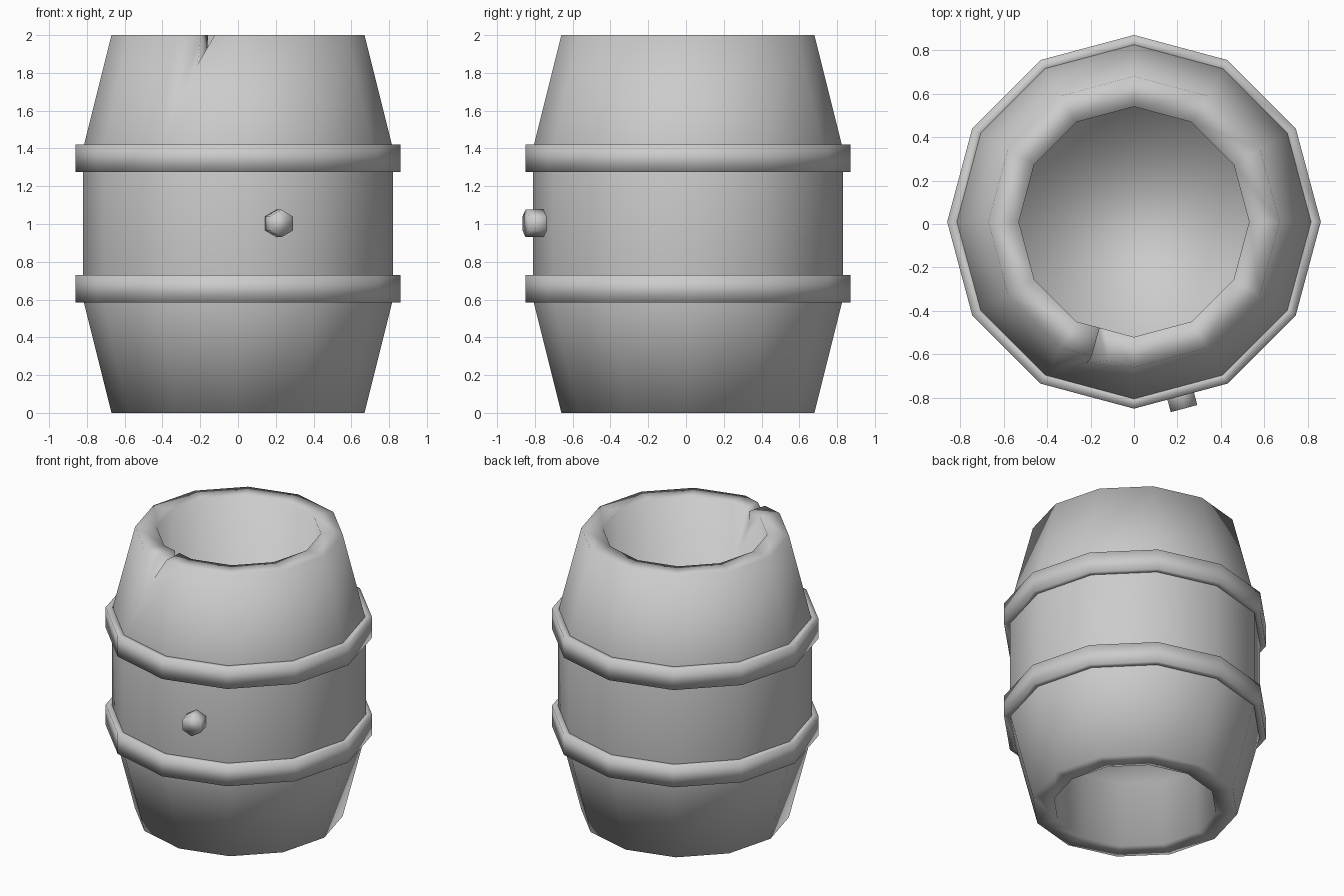
import bpy, bmesh
from math import cos, sin, pi, radians
from mathutils import Matrix, Vector

if "Cube" in bpy.data.objects:
    bpy.data.objects.remove(bpy.data.objects["Cube"])

SIDES = 12
CENTRE_Y = 0.01


def finish(name, bm):
    bmesh.ops.recalc_face_normals(bm, faces=bm.faces)
    for f in bm.faces:
        f.smooth = True
    me = bpy.data.meshes.new(name)
    bm.to_mesh(me)
    bm.free()
    ob = bpy.data.objects.new(name, me)
    ob.location.y = CENTRE_Y
    bpy.context.collection.objects.link(ob)
    return ob


def lathe(name, profile, closed):
    """Turn an (r, z) profile; closed = ring section, otherwise cap both ends."""
    bm = bmesh.new()
    rings = [[bm.verts.new((r * cos(2 * pi * i / SIDES), r * sin(2 * pi * i / SIDES), z))
              for i in range(SIDES)] for r, z in profile]
    pairs = list(zip(rings, rings[1:]))
    if closed:
        pairs.append((rings[-1], rings[0]))
    else:
        bm.faces.new(rings[0])
        bm.faces.new(rings[-1])
    for a, b in pairs:
        for i in range(SIDES):
            j = (i + 1) % SIDES
            bm.faces.new((a[i], a[j], b[j], b[i]))
    return finish(name, bm)


# Barrel body: bulged wall, thick rims and a deep recess at each end
half = [(0.53, 0.47), (0.53, 0.0), (0.67, 0.0), (0.82, 0.60)]
body = lathe("barrel_body", half + [(r, 2 - z) for r, z in reversed(half)], False)

# Wedge cutter for the split in the top rim, running radially
bm = bmesh.new()
out = Vector((-0.30, -0.95, 0)).normalized()
side = Vector((-out.y, out.x, 0))
section = [(0.005, 2.05), (0.115, 2.05), (-0.01, 1.84)]
ends = [[bm.verts.new(out * d + side * s + Vector((0, 0, z + drop))) for s, z in section]
        for d, drop in ((0.46, 0.10), (0.78, -0.04))]
bm.faces.new(ends[0])
bm.faces.new(ends[1])
for i in range(3):
    j = (i + 1) % 3
    bm.faces.new((ends[0][i], ends[0][j], ends[1][j], ends[1][i]))
cutter = finish("split_cutter", bm)
cutter.hide_render = True
cutter.hide_set(True)
split = body.modifiers.new("split", 'BOOLEAN')
split.operation = 'DIFFERENCE'
split.solver = 'EXACT'
split.object = cutter

# Two metal hoops
for name, z in (("lower_hoop", 0.585), ("upper_hoop", 1.275)):
    lathe(name, [(0.80, z), (0.86, z), (0.86, z + 0.145), (0.80, z + 0.145)], True)

# Hexagonal bung on the front, set square to its wall facet
bm = bmesh.new()
bmesh.ops.create_cone(bm, cap_ends=True, segments=6, radius1=0.073, radius2=0.073, depth=0.13,
                      matrix=Matrix.Rotation(radians(15), 4, 'Z')
                      @ Matrix.Translation((0, -0.825, 1.003))
                      @ Matrix.Rotation(radians(90), 4, 'X'))
finish("bung", bm)
